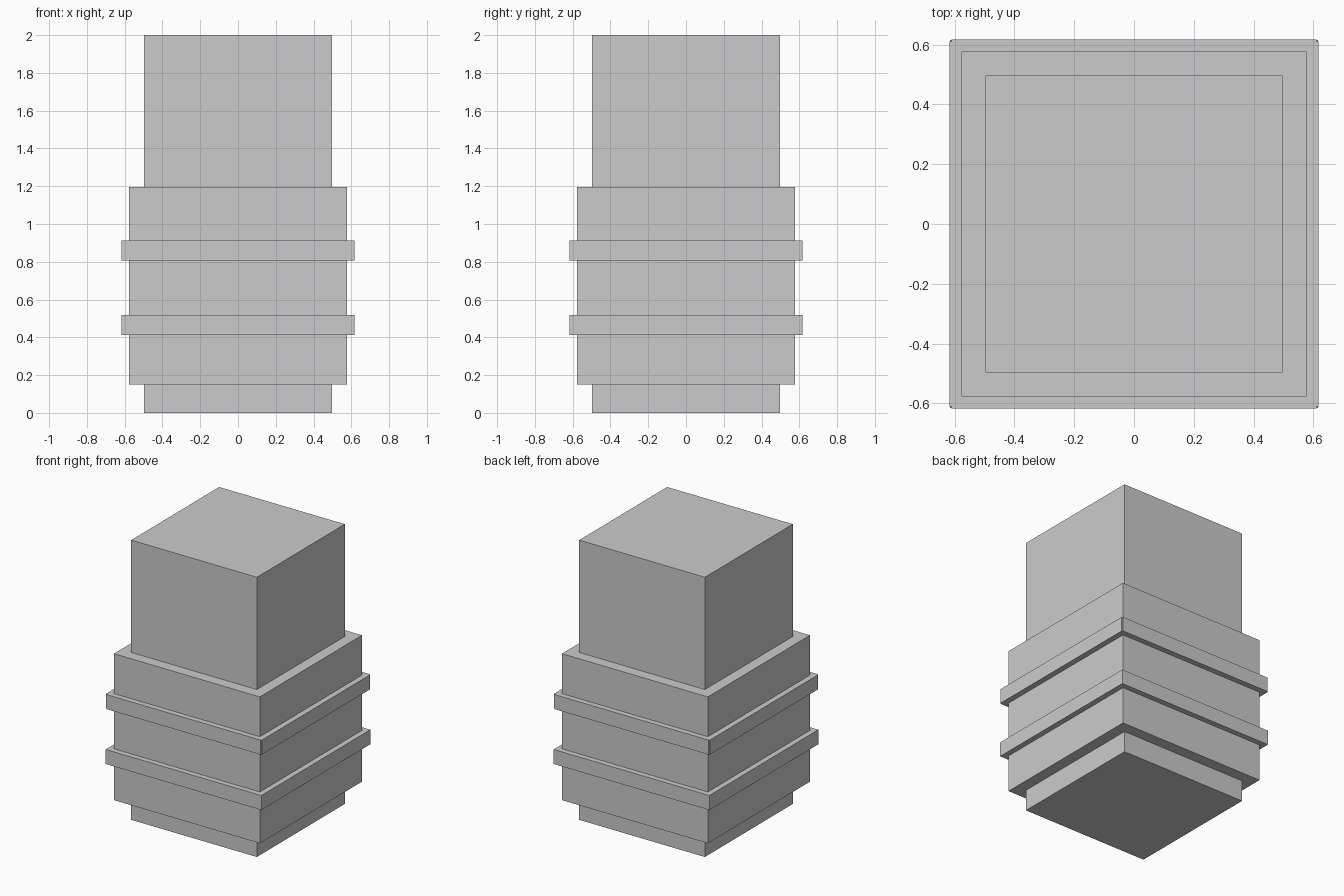
import bpy

if "Cube" in bpy.data.objects:
    bpy.data.objects.remove(bpy.data.objects["Cube"])

grey = bpy.data.materials.new("light grey")
grey.diffuse_color = (0.6, 0.6, 0.6, 1)
grey.use_nodes = True
grey.node_tree.nodes["Principled BSDF"].inputs["Base Color"].default_value = grey.diffuse_color


def box(name, x, y, z):
    """Box from (min, max) pairs along each axis."""
    bpy.ops.mesh.primitive_cube_add(size=1)
    ob = bpy.context.object
    ob.name = name
    for v in ob.data.vertices:
        v.co = [lo if c < 0 else hi for c, (lo, hi) in zip(v.co, (x, y, z))]
    ob.data.materials.append(grey)
    return ob


def block(name, r, z0, z1):
    """Square block of half width r."""
    return box(name, (-r, r), (-r, r), (z0, z1))


# Stacked square blocks
block("base", 0.497, 0, 0.15)
block("body", 0.577, 0.15, 1.197)
block("top_block", 0.497, 1.197, 2)

# Bands round the body
block("lower_band", 0.616, 0.413, 0.517)
r, t = 0.61, 0.007
z0, z1 = 0.808, 0.912
block("upper_band", r, z0, z1)

# Thin facing plates on the upper band, open at the corners
for side, s in (("low", -1), ("high", 1)):
    out = tuple(sorted((s * r, s * (r + t))))
    box("band_plate_x_" + side, out, (-r, r), (z0, z1))
    box("band_plate_y_" + side, (-r, r), out, (z0, z1))
